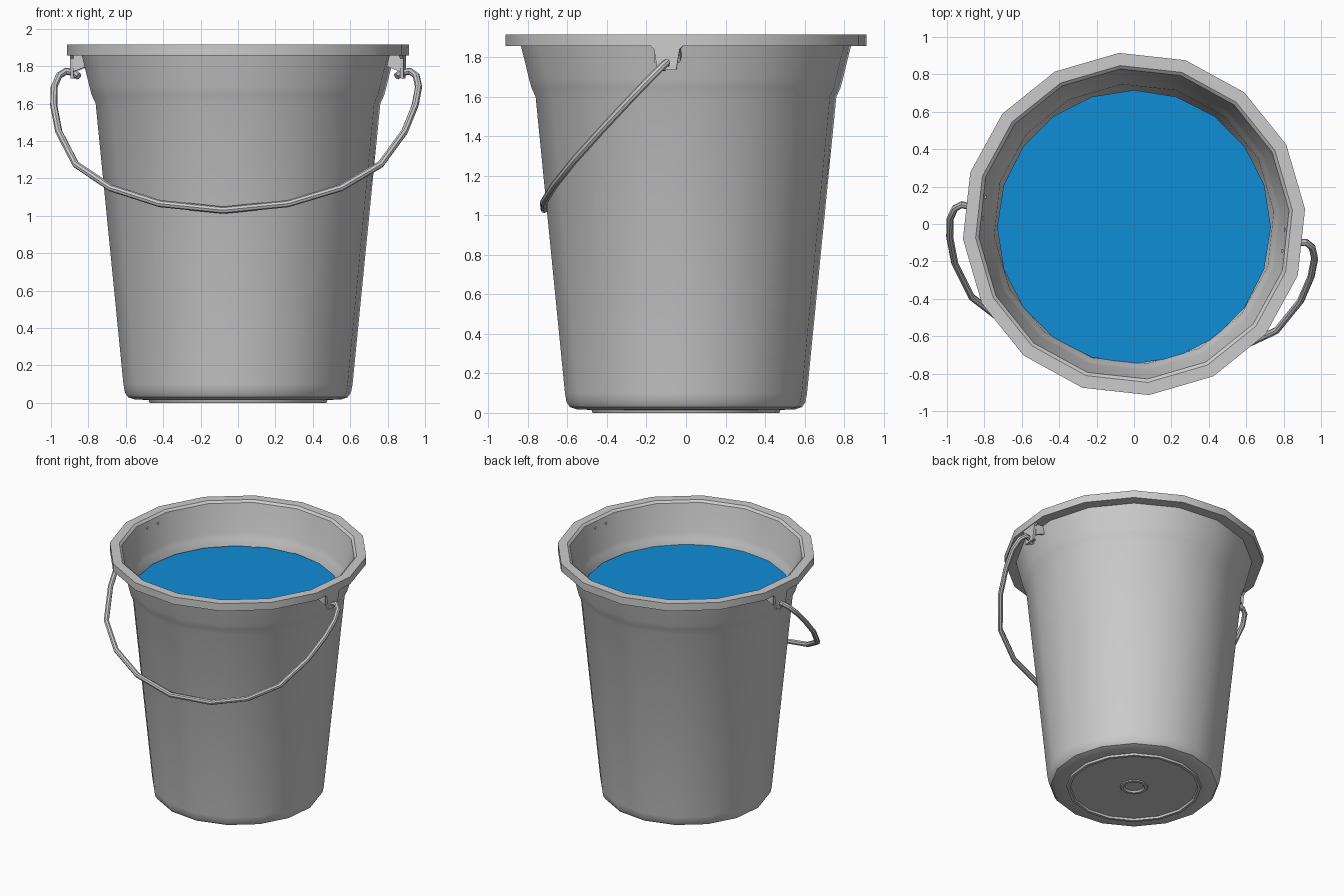
import bpy, bmesh, math
from mathutils import Vector, Matrix

if "Cube" in bpy.data.objects:
    bpy.data.objects.remove(bpy.data.objects["Cube"])

TURN = Matrix.Rotation(math.radians(-6.25), 4, 'Z')   # whole bucket is turned a little
PIVOT_Z = 1.77


def finish(name, bm, smooth=True):
    bmesh.ops.recalc_face_normals(bm, faces=bm.faces)
    bm.transform(TURN)
    me = bpy.data.meshes.new(name)
    bm.to_mesh(me)
    bm.free()
    ob = bpy.data.objects.new(name, me)
    bpy.context.collection.objects.link(ob)
    if smooth:
        bpy.ops.object.select_all(action='DESELECT')
        ob.select_set(True)
        bpy.context.view_layer.objects.active = ob
        bpy.ops.object.shade_smooth_by_angle(angle=math.radians(35))
    return ob


def bridge(bm, a, b):
    n = len(a)
    for i in range(n):
        bm.faces.new((a[i], a[(i + 1) % n], b[(i + 1) % n], b[i]))


def lathe(name, profile, sides):
    bm = bmesh.new()
    rings = []
    for r, z in profile:
        rings.append([bm.verts.new((r * math.cos((i + .5) * math.tau / sides),
                                    r * math.sin((i + .5) * math.tau / sides), z))
                      for i in range(sides)])
    for a, b in zip(rings, rings[1:]):
        bridge(bm, a, b)
    bm.faces.new(rings[0])
    bm.faces.new(rings[-1])
    return finish(name, bm)


def prism(bm, outline, offset):
    a = [bm.verts.new(p) for p in outline]
    b = [bm.verts.new(Vector(p) + Vector(offset)) for p in outline]
    bridge(bm, a, b)
    bm.faces.new(a)
    bm.faces.new(b)


# Bucket shell: underside, outer wall, rim, inner wall, inner floor
lathe("bucket", [
    (0.065, 0.02), (0.075, 0.008), (0.095, 0.008), (0.10, 0.015),
    (0.45, 0.015), (0.455, 0.0), (0.475, 0.0), (0.48, 0.015),
    (0.555, 0.018), (0.59, 0.03), (0.607, 0.055), (0.615, 0.10),
    (0.764, 1.60), (0.785, 1.645), (0.797, 1.69), (0.838, 1.857),
    (0.918, 1.857), (0.918, 1.915), (0.85, 1.915), (0.832, 1.90),
    (0.785, 1.69), (0.773, 1.65), (0.75, 1.605),
    (0.60, 0.10), (0.58, 0.045), (0.54, 0.035)], 16)

# Handle ears: hanging plate with two short webs back to the wall
for side, label in ((1, "right"), (-1, "left")):
    bm = bmesh.new()
    plate = [(-.085, 1.86), (-.065, 1.84), (-.048, 1.735),
             (.048, 1.735), (.065, 1.84), (.085, 1.86)]
    prism(bm, [(side * .878, y, z) for y, z in plate], (side * .018, 0, 0))
    for y in (-.065, .049):
        prism(bm, [(side * x, y, z) for x, z in
                   ((.80, 1.86), (.88, 1.86), (.88, 1.77), (.805, 1.80))], (0, .016, 0))
    finish(label + "_ear", bm, False)

# Handle: round wire in a plane swung forward and down, (sideways, drop)
half = [(.855, .025), (.88, .005), (.925, -.003), (.96, .02), (.98, .08), (.972, .18),
        (.93, .32), (.82, .495), (.62, .62), (.345, .705)]
pts = [(-u, d) for u, d in half] + [(0, .74)] + [(u, d) for u, d in reversed(half)]
path = [Vector((u, -d * .975, PIVOT_Z - d)) for u, d in pts]
plane_normal = Vector((0, 1, -.975)).normalized()
bm = bmesh.new()
rings = []
for i, p in enumerate(path):
    t = (path[min(i + 1, len(path) - 1)] - path[max(i - 1, 0)]).normalized()
    n = t.cross(plane_normal).normalized()
    b = t.cross(n)
    rings.append([bm.verts.new(p + .019 * (n * math.cos(k * math.tau / 8) + b * math.sin(k * math.tau / 8)))
                  for k in range(8)])
for a, b in zip(rings, rings[1:]):
    bridge(bm, a, b)
bm.faces.new(rings[0])
bm.faces.new(rings[-1])
ob = finish("handle", bm)

# Water surface
bpy.ops.mesh.primitive_circle_add(vertices=20, radius=.732, fill_type='NGON', location=(0, -.016, 1.61))
water = bpy.context.object
water.name = "water"
mat = bpy.data.materials.new("water_blue")
mat.diffuse_color = (0.005, 0.27, 0.68, 1)
mat.use_nodes = True
mat.node_tree.nodes["Principled BSDF"].inputs["Base Color"].default_value = mat.diffuse_color
water.data.materials.append(mat)
